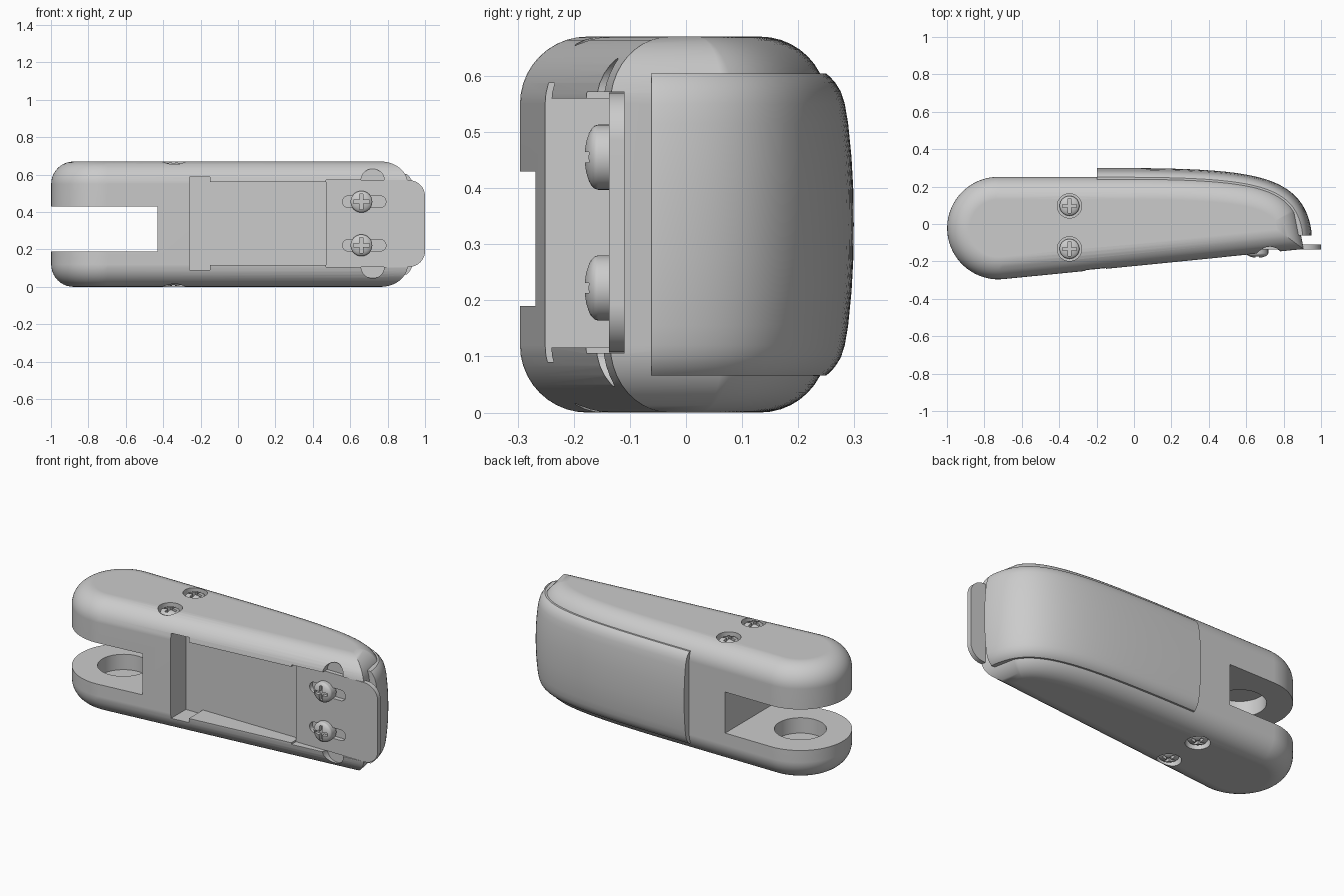
import bpy, bmesh, math
from mathutils import Matrix, Vector
from mathutils.geometry import interpolate_bezier

cube = bpy.data.objects.get("Cube")
if cube:
    bpy.data.objects.remove(cube, do_unlink=True)

H = 0.67          # overall height
MID = H / 2

metal = bpy.data.materials.new("satin grey")
metal.use_nodes = True
metal.diffuse_color = (0.6, 0.6, 0.6, 1)
metal.node_tree.nodes["Principled BSDF"].inputs["Base Color"].default_value = (0.6, 0.6, 0.6, 1)


def finish_mesh(name, bm):
    bmesh.ops.recalc_face_normals(bm, faces=bm.faces)
    if bm.calc_volume(signed=True) < 0:
        bmesh.ops.reverse_faces(bm, faces=bm.faces)
    me = bpy.data.meshes.new(name)
    bm.to_mesh(me)
    bm.free()
    ob = bpy.data.objects.new(name, me)
    bpy.context.collection.objects.link(ob)
    me.materials.append(metal)
    return ob


def box(x0, x1, y0, y1, z0, z1):
    bm = bmesh.new()
    m = Matrix.Translation(((x0 + x1) / 2, (y0 + y1) / 2, (z0 + z1) / 2))
    bmesh.ops.create_cube(bm, size=1, matrix=m @ Matrix.Diagonal((x1 - x0, y1 - y0, z1 - z0, 1)))
    return finish_mesh("cutter", bm)


def cylinder(centre, r, depth, axis='Z'):
    bm = bmesh.new()
    rot = Matrix.Rotation(math.pi / 2, 4, 'X') if axis == 'Y' else Matrix()
    bmesh.ops.create_cone(bm, cap_ends=True, segments=64, radius1=r, radius2=r, depth=depth,
                          matrix=Matrix.Translation(centre) @ rot)
    return finish_mesh("cutter", bm)


def volume(me):
    """Enclosed volume, or zero for a mesh with open edges."""
    bm = bmesh.new()
    bm.from_mesh(me)
    closed = not any(e.is_boundary for e in bm.edges)
    v = bm.calc_volume(signed=True) if closed else 0.0
    bm.free()
    return v


def cut(ob, cutters):
    """Subtract each cutter, keeping the first solver result with a sound volume."""
    for c in cutters:
        before, limit = volume(ob.data), volume(c.data) * 1.01
        mod = ob.modifiers.new("cut", 'BOOLEAN')
        mod.operation, mod.object = 'DIFFERENCE', c
        for solver in ('MANIFOLD', 'EXACT', 'FLOAT'):
            mod.solver = solver
            dg = bpy.context.evaluated_depsgraph_get()
            me = bpy.data.meshes.new_from_object(ob.evaluated_get(dg), depsgraph=dg)
            if 1e-7 < before - volume(me) < limit:
                ob.data = me
                break
        ob.modifiers.clear()
        bpy.data.objects.remove(c, do_unlink=True)


def smooth(ob, angle=30):
    bpy.ops.object.select_all(action='DESELECT')
    ob.select_set(True)
    bpy.context.view_layer.objects.active = ob
    bpy.ops.object.shade_smooth_by_angle(angle=math.radians(angle))
    mod = ob.modifiers.new("flat_face_normals", 'WEIGHTED_NORMAL')
    mod.keep_sharp = True


def bridge(bm, a, b):
    n = len(a)
    for i in range(n):
        bm.faces.new((a[i], a[(i + 1) % n], b[(i + 1) % n], b[i]))


def inset(points, d):
    """Mitred inward offset of a counter-clockwise outline."""
    out, n = [], len(points)
    for i, p in enumerate(points):
        e0 = (p - points[i - 1]).normalized()
        e1 = (points[(i + 1) % n] - p).normalized()
        n0, n1 = Vector((-e0.y, e0.x)), Vector((-e1.y, e1.x))
        m = (n0 + n1).normalized()
        out.append(p + m * (d / m.dot(n0)))
    return out


# Plan outline: round pivot end, tapering front, swept back.
# The end face is one straight run, so the fillet mitres cleanly at its corner.
back_curve = [p.to_2d() for p in interpolate_bezier(
    Vector((0.908, -0.135, 0)), Vector((0.908, 0.2, 0)),
    Vector((0.72, 0.247, 0)), Vector((0.0, 0.252, 0)), 33)]
pivot = Vector((-0.725, -0.022))
arc = [pivot + 0.274 * Vector((math.cos(a), math.sin(a)))
       for a in (math.radians(90 + 186 * i / 40) for i in range(41))]
outline = back_curve[:1] + [p for p in back_curve if p.y > 0.05] + arc

# Body: outline lofted with rounded top and bottom edges
FILLET = 0.12
levels = [(FILLET * (1 - math.cos(t)), FILLET * (1 - math.sin(t)))
          for t in (math.pi / 2 * i / 10 for i in range(11))]
levels += [(H - z, d) for z, d in reversed(levels)]
bm = bmesh.new()
rings = [[bm.verts.new((p.x, p.y, z)) for p in inset(outline, d)] for z, d in levels]
for a, b in zip(rings, rings[1:]):
    bridge(bm, a, b)
bm.faces.new(rings[0])
bm.faces.new(rings[-1])
body = finish_mesh("body", bm)

FLOOR = -0.11
side_screws = [(-0.345, 0.097), (-0.345, -0.133)]
cutters = [
    box(-1.2, -0.43, -0.6, 0.6, 0.19, 0.43),                  # fork slot
    cylinder((pivot.x, pivot.y, 0.31), 0.138, 0.42),          # blind pivot sockets
    box(-0.26, -0.15, -0.5, FLOOR, 0.09, 0.587),              # front recess
    box(-0.2, 0.48, -0.5, FLOOR, 0.116, 0.56),
    box(0.47, 1.2, -0.5, FLOOR, 0.106, 0.571),
]
# Finger notches beside the plate, and screw counterbores
cutters += [cylinder((0.72, FLOOR - 0.205, z), 0.062, 0.4, 'Y') for z in (0.108, 0.569)]
cutters += [cylinder((x, y, z), 0.065, 0.08) for x, y in side_screws for z in (0, H)]
cut(body, cutters)
smooth(body)

# Back cover: crowned section swept along the back curve
path = [Vector((0.903, -0.062))] + [p for p in back_curve if p.y > -0.055]
path += [Vector((x, 0.252)) for x in (-0.1, -0.197)]
half = [(0, 0.047), (0.06, 0.0463), (0.12, 0.043), (0.18, 0.037), (0.215, 0.031),
        (0.237, 0.024), (0.253, 0.014), (0.263, 0.005), (0.269, -0.002)]
section = [(-z, d) for z, d in reversed(half[1:])] + half + [(0.269, -0.03), (-0.269, -0.03)]
bm = bmesh.new()
rings = []
for i, p in enumerate(path):
    t = (path[min(i + 1, len(path) - 1)] - path[max(i - 1, 0)]).normalized()
    nrm = Vector((t.y, -t.x))
    rings.append([bm.verts.new((*(p + nrm * d), MID + z)) for z, d in section])
for a, b in zip(rings, rings[1:]):
    bridge(bm, a, b)
bm.faces.new(rings[0])
bm.faces.new(rings[-1])
smooth(finish_mesh("back_cover", bm), 35)

# Front sliding plate with rounded outer corners and two slots
PLATE_FRONT, Z0, Z1, R = -0.137, 0.107, 0.57, 0.085
pts = [(0.47, Z1), (0.47, Z0)]
for cz, start in ((Z0 + R, -90), (Z1 - R, 0)):
    pts += [(1 - R + R * math.cos(a), cz + R * math.sin(a))
            for a in (math.radians(start + 7.5 * i) for i in range(13))]
bm = bmesh.new()
rings = [[bm.verts.new((x, y, z)) for x, z in pts] for y in (PLATE_FRONT, FLOOR)]
bridge(bm, *rings)
for r in rings:
    bm.faces.new(r)
plate = finish_mesh("adjusting_plate", bm)
plate_screws = (0.222, 0.455)
for z in plate_screws:
    cut(plate, [box(0.59, 0.76, -0.3, 0, z - 0.031, z + 0.031),
                cylinder((0.59, -0.13, z), 0.031, 0.3, 'Y'),
                cylinder((0.76, -0.13, z), 0.031, 0.3, 'Y')])
smooth(plate)


def screw(name, r, height, matrix):
    """Domed cross-head screw, seated on z = 0 before placing."""
    prof = [(r, -0.02), (r, height * 0.45)]
    prof += [(r * math.cos(a), height * (0.45 + 0.55 * math.sin(a)))
             for a in (math.radians(15 * i) for i in range(1, 6))]
    bm = bmesh.new()
    rings = [[bm.verts.new((q * math.cos(a), q * math.sin(a), z))
              for a in (math.tau * i / 40 for i in range(40))] for q, z in prof]
    for a, b in zip(rings, rings[1:]):
        bridge(bm, a, b)
    bm.faces.new(rings[0])
    bm.faces.new(rings[-1])
    ob = finish_mesh(name, bm)
    arm, w = r * 0.72, r * 0.16
    cut(ob, [box(-arm, arm, -w, w, height * 0.5, 0.2), box(-w, w, -arm, arm, height * 0.5, 0.2)])
    ob.data.transform(matrix)
    smooth(ob, 35)


# Screws on the plate, and on the top and underside
for i, z in enumerate(plate_screws):
    screw(f"plate_screw_{i + 1}", 0.058, 0.044,
          Matrix.Translation((0.66, PLATE_FRONT, z)) @ Matrix.Rotation(math.pi / 2, 4, 'X'))
for i, (x, y) in enumerate(side_screws):
    screw(f"top_screw_{i + 1}", 0.053, 0.036, Matrix.Translation((x, y, H - 0.04)))
    screw(f"bottom_screw_{i + 1}", 0.053, 0.036,
          Matrix.Translation((x, y, 0.04)) @ Matrix.Rotation(math.pi, 4, 'X'))
